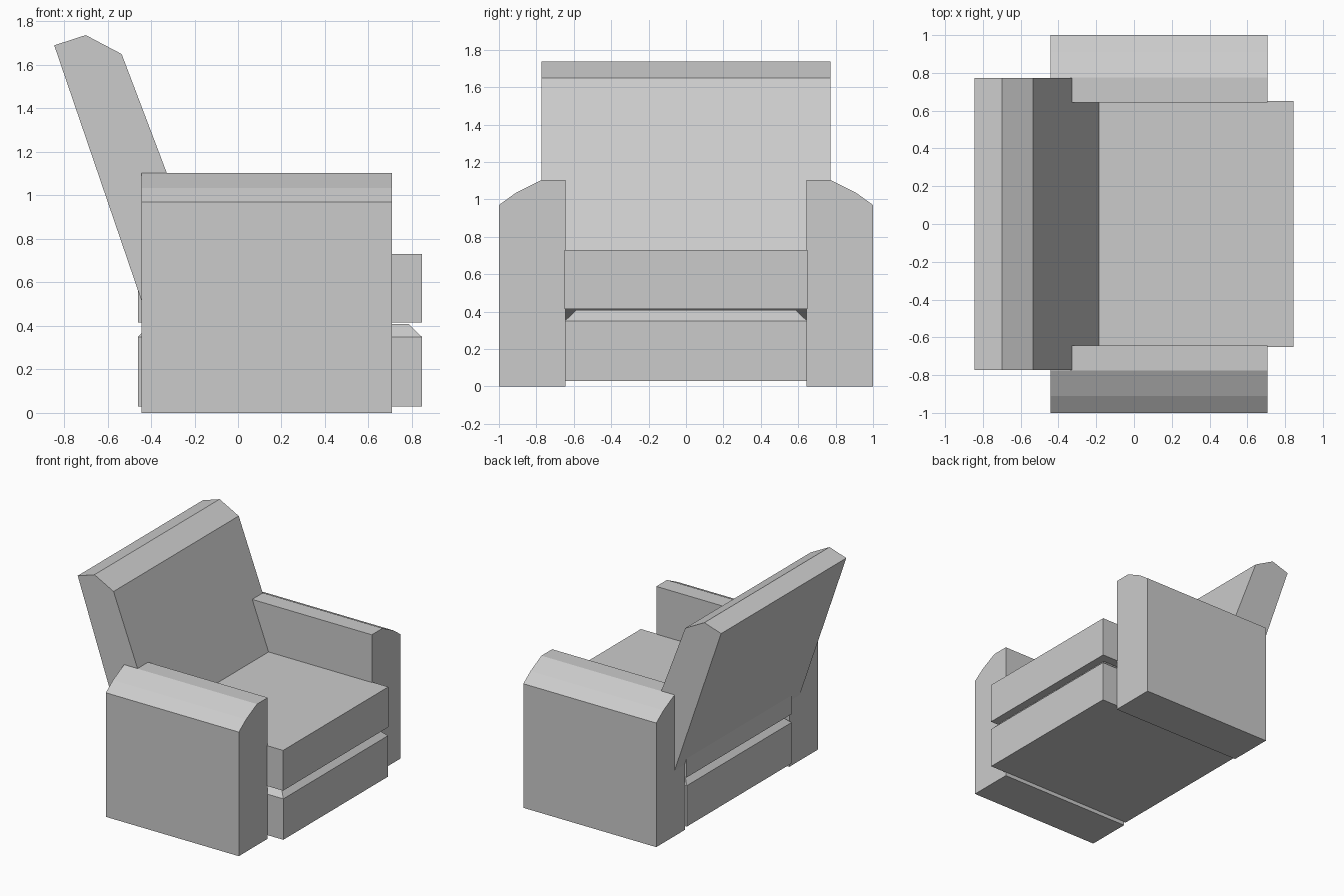
import bpy, bmesh
from mathutils import Vector

if "Cube" in bpy.data.objects:
    bpy.data.objects.remove(bpy.data.objects["Cube"])


def finish(name, bm):
    bmesh.ops.recalc_face_normals(bm, faces=bm.faces[:])
    mesh = bpy.data.meshes.new(name)
    bm.to_mesh(mesh)
    bm.free()
    obj = bpy.data.objects.new(name, mesh)
    bpy.context.collection.objects.link(obj)
    return obj


def prism(points, direction):
    """Sweep a planar outline along a straight direction."""
    bm = bmesh.new()
    face = bm.faces.new([bm.verts.new(p) for p in points])
    out = bmesh.ops.extrude_face_region(bm, geom=[face], use_keep_orig=True)
    moved = [g for g in out["geom"] if isinstance(g, bmesh.types.BMVert)]
    bmesh.ops.translate(bm, vec=Vector(direction), verts=moved)
    return bm


def box(x0, x1, half_y, z0, z1):
    outline = [(x0, -half_y, z0), (x1, -half_y, z0),
               (x1, half_y, z0), (x0, half_y, z0)]
    return prism(outline, (0, 0, z1 - z0))


# Armrests: side outline in y-z, swept front to back and mirrored
arm_outline = [(0.643, 0), (1.0, 0), (1.0, 0.97), (0.91, 1.035),
               (0.775, 1.103), (0.643, 1.103)]
arms = finish("armrests", prism([(-0.443, y, z) for y, z in arm_outline],
                                (1.15, 0, 0)))
mirror = arms.modifiers.new("mirror", "MIRROR")
mirror.use_axis = (False, True, False)

# Reclined backrest with a three-point crown
back_outline = [(-0.37, 0.30), (-0.07, 0.425), (-0.535, 1.65),
                (-0.70, 1.737), (-0.845, 1.69)]
finish("backrest", prism([(x, -0.773, z) for x, z in back_outline],
                         (0, 1.546, 0)))

# Seat cushion
finish("seat_cushion", box(-0.46, 0.845, 0.65, 0.415, 0.73))

# Base with a sloping rim around the top
bm = box(-0.46, 0.845, 0.647, 0.03, 0.35)
bm.normal_update()
top = max(bm.faces, key=lambda f: f.calc_center_median().z)
bmesh.ops.inset_region(bm, faces=[top], thickness=0.083)
bmesh.ops.translate(bm, vec=(0, 0, 0.058), verts=top.verts[:])
finish("base", bm)
